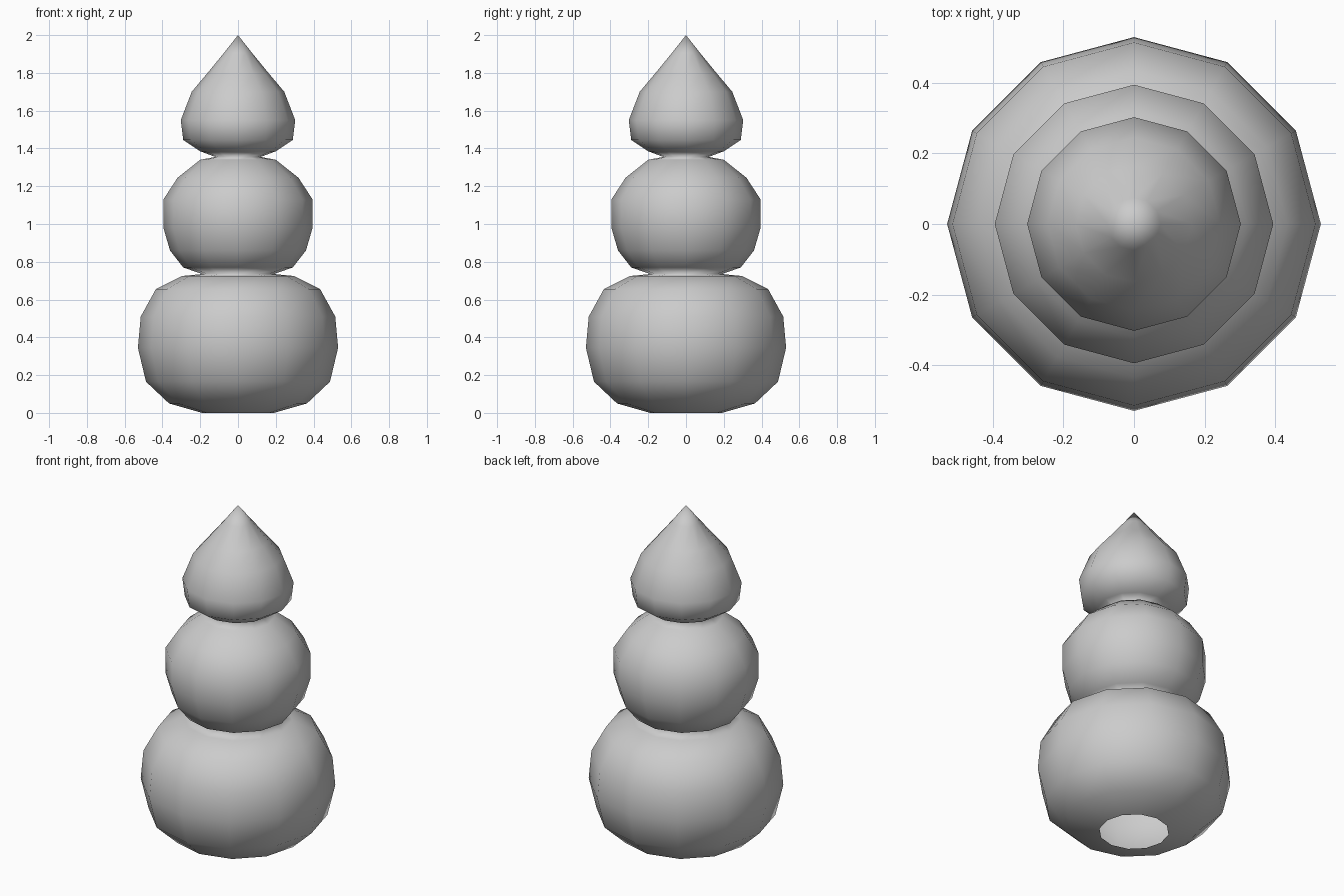
import bpy, bmesh
from math import cos, sin, tau

if "Cube" in bpy.data.objects:
    bpy.data.objects.remove(bpy.data.objects["Cube"])

SIDES = 12

# Radius / height profile: bottom ball, middle ball, pointed top
PROFILE = [
    (0.19, 0.0), (0.365, 0.05), (0.487, 0.165), (0.53, 0.345), (0.515, 0.51),
    (0.435, 0.655), (0.295, 0.725), (0.19, 0.735),
    (0.29, 0.77), (0.36, 0.86), (0.395, 0.98), (0.395, 1.13),
    (0.32, 1.245), (0.20, 1.34), (0.12, 1.355),
    (0.20, 1.385), (0.29, 1.445), (0.303, 1.55), (0.245, 1.70),
    (0.165, 1.795), (0.075, 1.905),
]
TIP_Z = 2.0


def lathe(name, profile, tip_z):
    """Turn a profile around z, open underneath and closed by a point."""
    bm = bmesh.new()
    rings = [[bm.verts.new((r * cos(tau * i / SIDES), r * sin(tau * i / SIDES), z))
              for i in range(SIDES)] for r, z in profile]
    tip = bm.verts.new((0, 0, tip_z))
    for i in range(SIDES):
        j = (i + 1) % SIDES
        for a, b in zip(rings, rings[1:]):
            bm.faces.new((a[i], a[j], b[j], b[i]))
        bm.faces.new((rings[-1][i], rings[-1][j], tip))
    for f in bm.faces:
        f.smooth = True
    mesh = bpy.data.meshes.new(name)
    bm.to_mesh(mesh)
    bm.free()
    obj = bpy.data.objects.new(name, mesh)
    bpy.context.collection.objects.link(obj)
    return obj


# Stacked, tapering body with an open base
lathe("stacked_topiary_body", PROFILE, TIP_Z)
